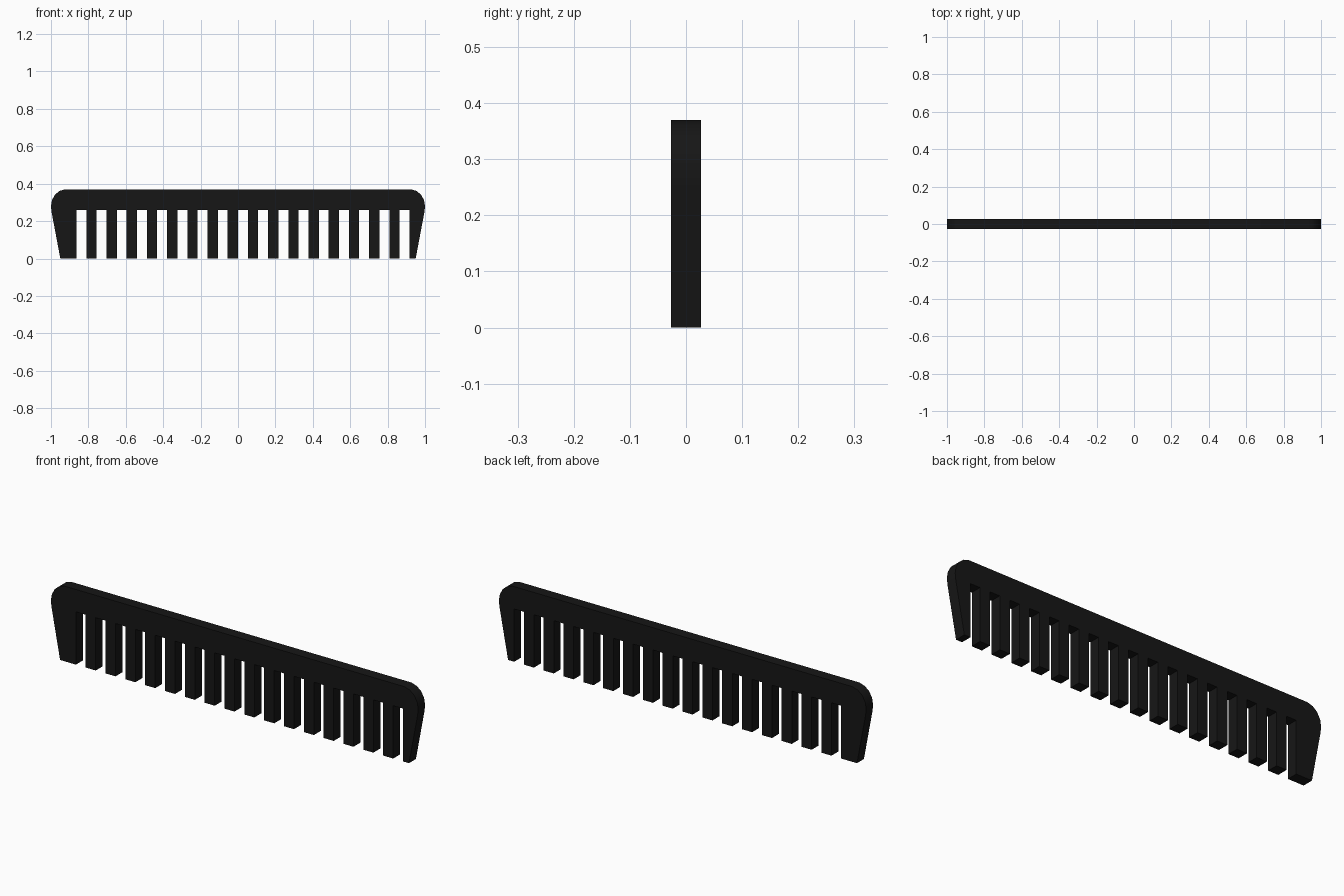
import bpy, bmesh

if "Cube" in bpy.data.objects:
    bpy.data.objects.remove(bpy.data.objects["Cube"])

HALF_T = 0.027          # half thickness
GAPS, PITCH, GAP_W = 17, 0.108, 0.053
FIRST_GAP, GAP_TOP = -0.864, 0.26

# Left end profile, from tooth tip up to the spine
end = [(-0.95, 0), (-0.997, 0.25), (-1, 0.28), (-0.995, 0.311),
       (-0.979, 0.341), (-0.955, 0.361), (-0.925, 0.37)]

# Closed outline: left end, mirrored right end, then the notches right to left
outline = end + [(-x, z) for x, z in reversed(end)]
for i in reversed(range(GAPS)):
    left = FIRST_GAP + i * PITCH
    right = left + GAP_W
    outline += [(right, 0), (right, GAP_TOP), (left, GAP_TOP), (left, 0)]

# Extrude the outline through the thickness
bm = bmesh.new()
face = bm.faces.new([bm.verts.new((x, -HALF_T, z)) for x, z in outline])
ext = bmesh.ops.extrude_face_region(bm, geom=[face], use_keep_orig=True)
moved = [v for v in ext["geom"] if isinstance(v, bmesh.types.BMVert)]
bmesh.ops.translate(bm, vec=(0, 2 * HALF_T, 0), verts=moved)
bmesh.ops.recalc_face_normals(bm, faces=bm.faces)

mesh = bpy.data.meshes.new("comb")
bm.to_mesh(mesh)
bm.free()
comb = bpy.data.objects.new("comb", mesh)
bpy.context.collection.objects.link(comb)

# Black plastic
mat = bpy.data.materials.new("black_plastic")
mat.diffuse_color = (0.008, 0.008, 0.008, 1)
mat.use_nodes = True
mat.node_tree.nodes["Principled BSDF"].inputs["Base Color"].default_value = mat.diffuse_color
mesh.materials.append(mat)

# Smooth the rounded ends, keep hard edges
bpy.context.view_layer.objects.active = comb
comb.select_set(True)
bpy.ops.object.shade_smooth_by_angle(angle=0.6)
